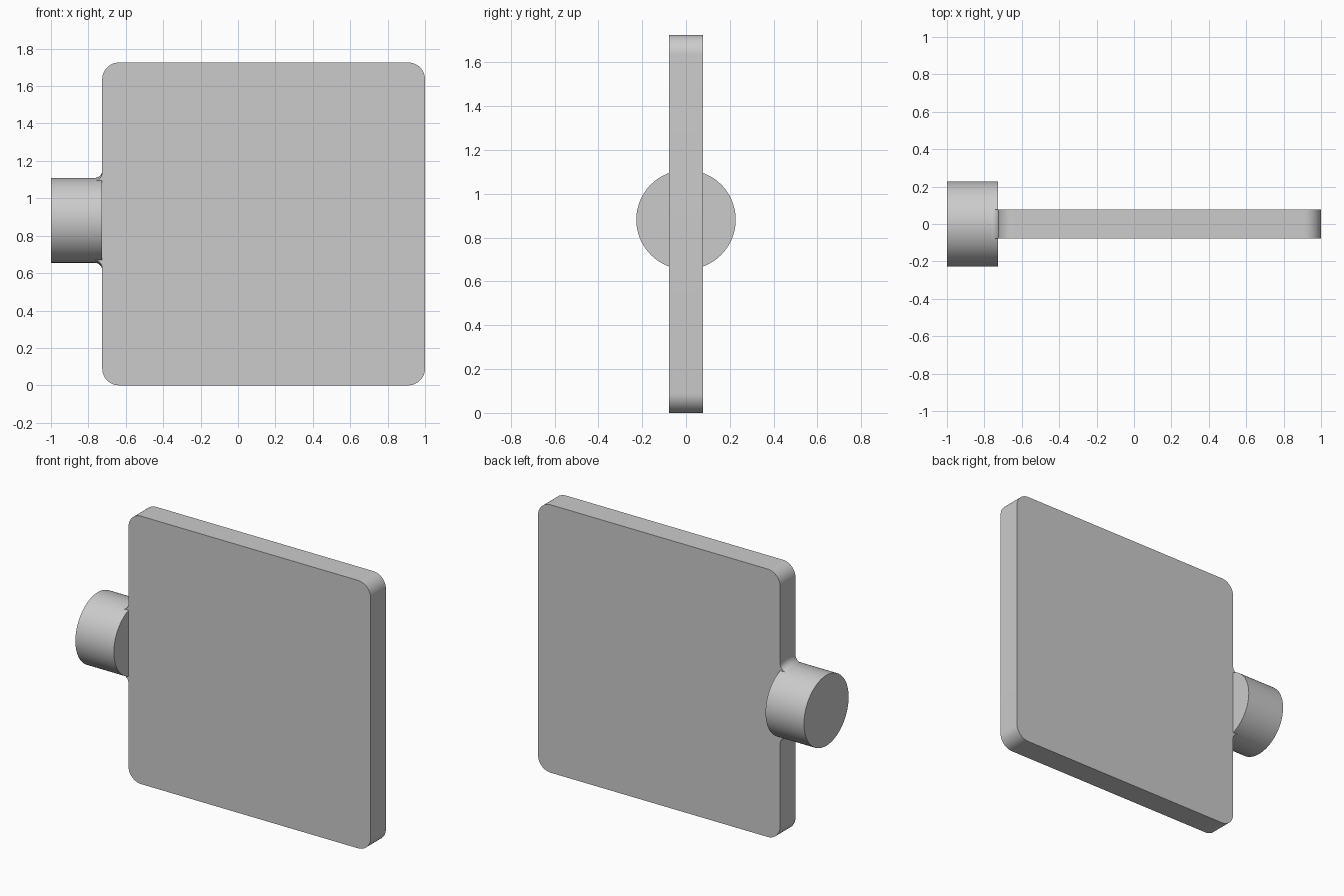
import bpy, bmesh, math

if "Cube" in bpy.data.objects:
    bpy.data.objects.remove(bpy.data.objects["Cube"])

X0, X1 = -0.726, 1.0      # panel left and right edges
H = 1.726                 # panel height
T = 0.078                 # half thickness
CORNER = 0.09
R, ZC = 0.227, 0.882      # knob radius and axis height
F = 0.04                  # fillet radius

grey = bpy.data.materials.new("light grey")
grey.diffuse_color = (0.6, 0.6, 0.6, 1)
grey.use_nodes = True
grey.node_tree.nodes["Principled BSDF"].inputs["Base Color"].default_value = grey.diffuse_color


def finish(name, bm):
    bmesh.ops.recalc_face_normals(bm, faces=bm.faces)
    mesh = bpy.data.meshes.new(name)
    bm.to_mesh(mesh)
    bm.free()
    mesh.materials.append(grey)
    ob = bpy.data.objects.new(name, mesh)
    bpy.context.collection.objects.link(ob)
    bpy.ops.object.select_all(action='DESELECT')
    ob.select_set(True)
    bpy.context.view_layer.objects.active = ob
    bpy.ops.object.shade_smooth_by_angle(angle=math.radians(30))


def loft(name, loops):
    """Join matching closed loops of points and cap both ends."""
    bm = bmesh.new()
    rings = [[bm.verts.new(p) for p in loop] for loop in loops]
    for a, b in zip(rings, rings[1:]):
        for i in range(len(a)):
            j = (i + 1) % len(a)
            bm.faces.new((a[i], a[j], b[j], b[i]))
    bm.faces.new(rings[0])
    bm.faces.new(rings[-1])
    finish(name, bm)


# Flat square panel with rounded corners
outline = []
corners = [(X1 - CORNER, H - CORNER), (X0 + CORNER, H - CORNER),
           (X0 + CORNER, CORNER), (X1 - CORNER, CORNER)]
for k, (cx, cz) in enumerate(corners):
    for s in range(13):
        a = math.pi / 2 * (k + s / 12)
        outline.append((cx + CORNER * math.cos(a), cz + CORNER * math.sin(a)))
loft("panel", [[(x, y, z) for x, z in outline] for y in (-T, T)])

# Round knob on the left edge
N = 96
loft("knob", [[(x, R * math.cos(2 * math.pi * i / N),
                ZC + R * math.sin(2 * math.pi * i / N)) for i in range(N)]
              for x in (-1.0, X0)])

# Concave fillets blending the knob into the panel edge, above and below
profile = [(X0 - F + F * math.sin(a), R + F - F * math.cos(a))
           for a in (math.pi / 2 * s / 8 for s in range(9))]
profile.append((X0, R - 0.005))
profile.append((X0 - F, R - 0.005))
for name, side in (("upper_fillet", 1), ("lower_fillet", -1)):
    loops = []
    for k in range(13):
        y = -T + 2 * T * k / 12
        loops.append([(x, y, ZC + side * math.sqrt(r * r - y * y)) for x, r in profile])
    loft(name, loops)
